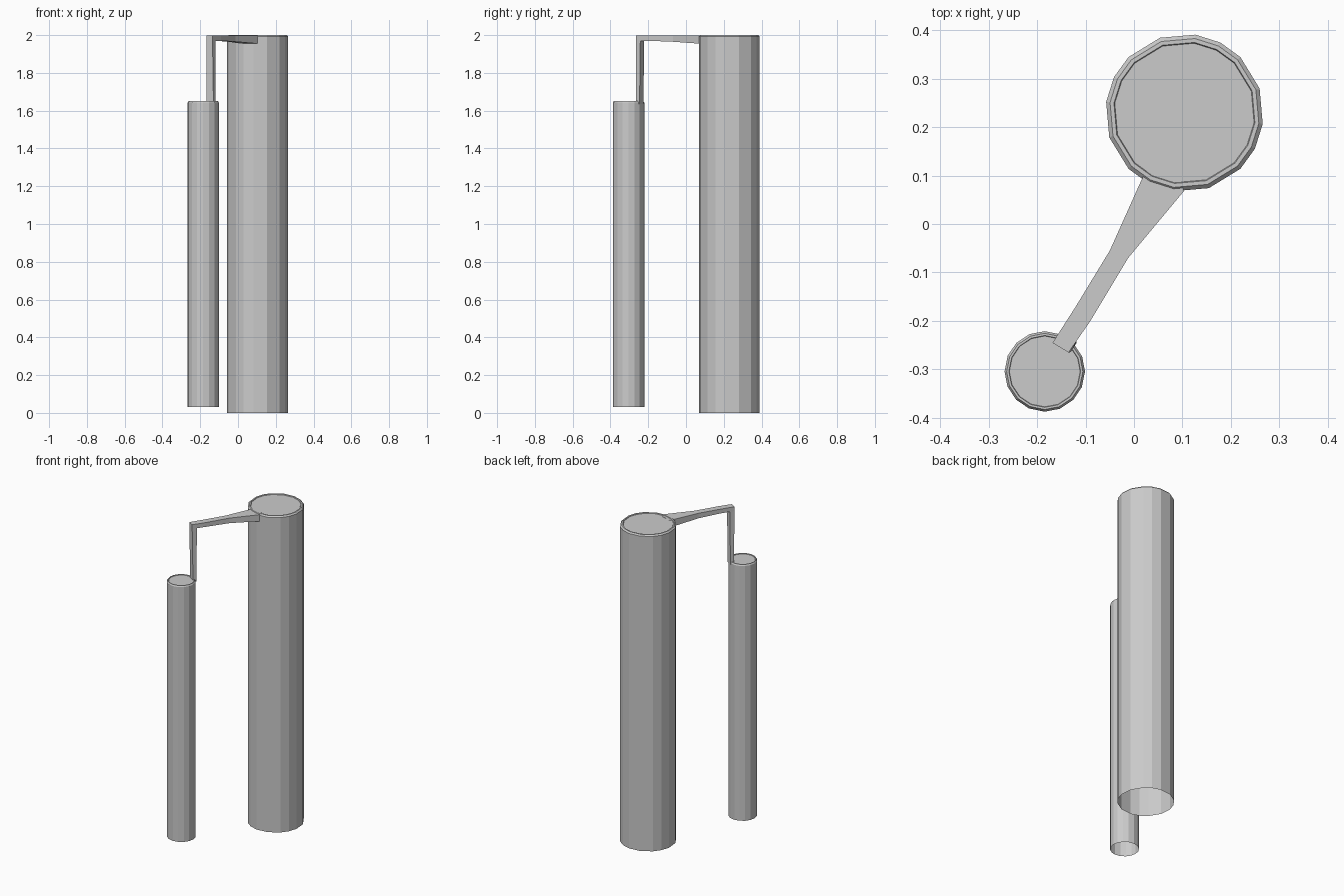
import bpy, bmesh
from math import radians, cos, sin

cube = bpy.data.objects.get("Cube")
if cube:
    bpy.data.objects.remove(cube, do_unlink=True)

# Single grey material
grey = bpy.data.materials.new("plain_grey")
grey.use_nodes = True
grey.diffuse_color = (0.6, 0.6, 0.6, 1)
bsdf = next(n for n in grey.node_tree.nodes if n.type == "BSDF_PRINCIPLED")
bsdf.inputs["Base Color"].default_value = (0.6, 0.6, 0.6, 1)


def loft(name, rings, cap_start, cap_end):
    """Bridge equal-length rings of points into one flat-shaded object."""
    bm = bmesh.new()
    loops = [[bm.verts.new(p) for p in ring] for ring in rings]
    n = len(loops[0])
    for a, b in zip(loops, loops[1:]):
        for i in range(n):
            j = (i + 1) % n
            bm.faces.new((a[i], a[j], b[j], b[i]))
    if cap_start:
        bm.faces.new(loops[0][::-1])
    if cap_end:
        bm.faces.new(loops[-1])
    bmesh.ops.recalc_face_normals(bm, faces=bm.faces)
    mesh = bpy.data.meshes.new(name)
    bm.to_mesh(mesh)
    bm.free()
    mesh.materials.append(grey)
    obj = bpy.data.objects.new(name, mesh)
    bpy.context.collection.objects.link(obj)
    return obj


def column(name, cx, cy, radius, low, high, quarter, rim):
    """Open-bottomed tube with a chamfered rim and a slightly sunken lid."""
    angles = [radians(a + q * 90) for q in range(4) for a in quarter]
    profile = [(radius, low), (radius, high - 0.008), (radius - rim * 0.45, high),
               (radius - rim * 0.9, high), (radius - rim, high - 0.004)]
    rings = [[(cx + r * cos(a), cy + r * sin(a), z) for a in angles] for r, z in profile]
    return loft(name, rings, False, True)


column("large_column", 0.104, 0.229, 0.163, 0, 2, (18, 45, 63, 82), 0.018)
column("small_column", -0.184, -0.304, 0.083, 0.03, 1.65, (0, 22, 45, 67), 0.01)

# Tapering horizontal arm: left edge, right edge, underside height
stations = [((0.03, 0.12), (0.095, 0.1), 1.955),
            ((0.015, 0.09), (0.103, 0.068), 1.955),
            ((-0.05, -0.055), (-0.012, -0.07), 1.965),
            ((-0.12, -0.17), (-0.09, -0.2), 1.97),
            ((-0.168, -0.245), (-0.135, -0.265), 1.97)]
loft("arm", [[(*l, z), (*r, z), (*r, 1.997), (*l, 1.997)] for l, r, z in stations], True, True)

# Hanging post from the arm tip down to the small column
top = [(-0.168, -0.245), (-0.135, -0.265), (-0.118, -0.242), (-0.151, -0.222)]
foot = [(-0.166, -0.242), (-0.13, -0.264), (-0.119, -0.246), (-0.154, -0.225)]
loft("post", [[(x, y, 1.635) for x, y in foot], [(x, y, 1.975) for x, y in top]], True, True)
